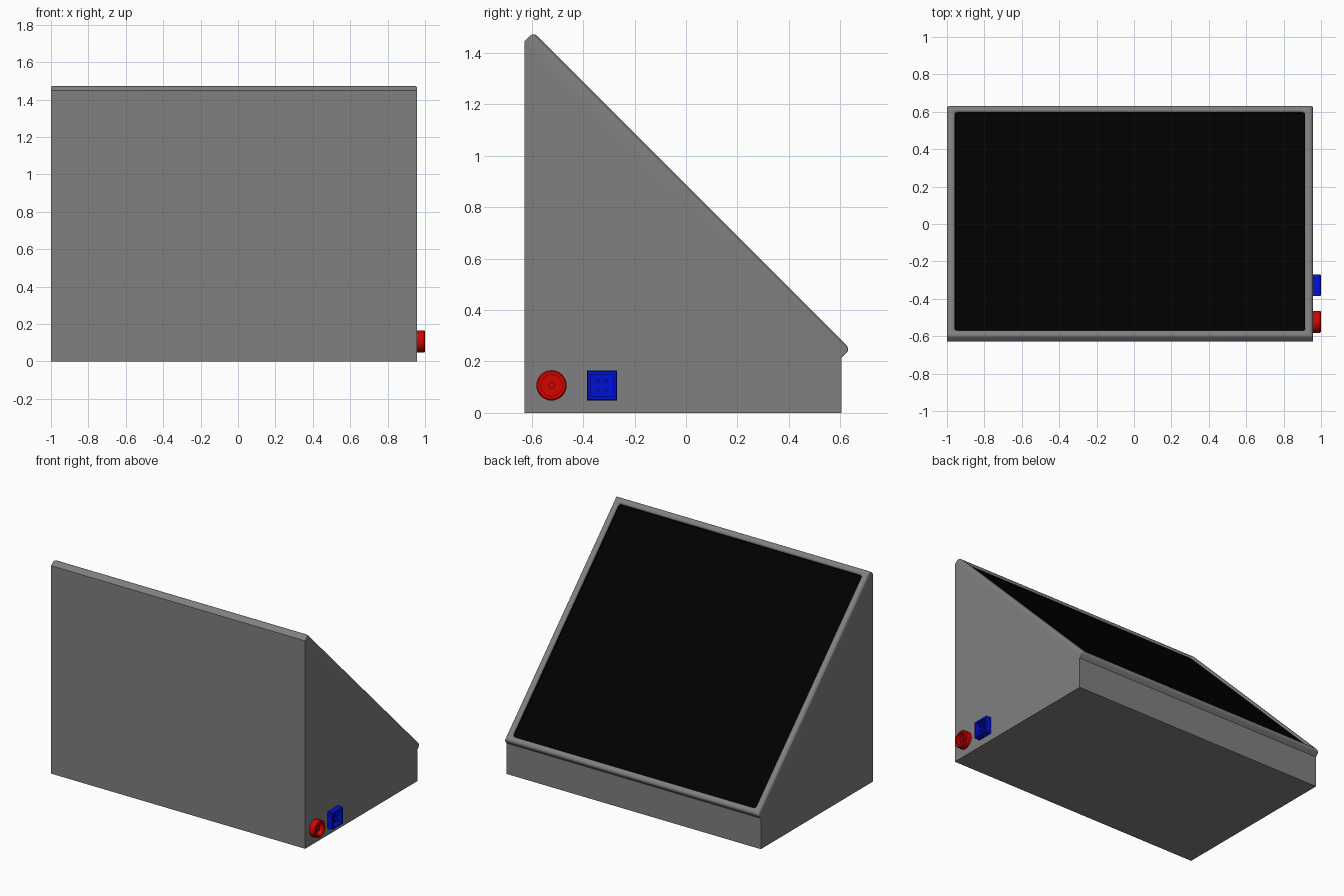
import bpy, bmesh, math
from mathutils import Vector

if "Cube" in bpy.data.objects:
    bpy.data.objects.remove(bpy.data.objects["Cube"])

X0, X1 = -1.0, 0.957          # case sides
S0, S1 = -1.4665, 0.276       # case extent along the 45 degree slope
N0 = 0.579                    # distance of the sloped face from the origin line
R2 = math.sqrt(2)


def material(name, rgb):
    m = bpy.data.materials.new(name)
    m.diffuse_color = (*rgb, 1)
    m.use_nodes = True
    m.node_tree.nodes["Principled BSDF"].inputs["Base Color"].default_value = m.diffuse_color
    return m


def loft(name, rings, mat=None, cap_first=False, cap_last=False, smooth=None):
    """Skin a list of equal-length closed point loops."""
    bm = bmesh.new()
    loops = [[bm.verts.new(p) for p in r] for r in rings]
    k = len(loops[0])
    for a, b in zip(loops, loops[1:]):
        for i in range(k):
            j = (i + 1) % k
            bm.faces.new((a[i], a[j], b[j], b[i]))
    if cap_first:
        bm.faces.new(loops[0][::-1])
    if cap_last:
        bm.faces.new(loops[-1])
    if cap_first or cap_last:
        bmesh.ops.recalc_face_normals(bm, faces=bm.faces)
    me = bpy.data.meshes.new(name)
    bm.to_mesh(me)
    bm.free()
    ob = bpy.data.objects.new(name, me)
    bpy.context.collection.objects.link(ob)
    if mat:
        me.materials.append(mat)
    if smooth:
        bpy.ops.object.select_all(action='DESELECT')
        ob.select_set(True)
        bpy.context.view_layer.objects.active = ob
        bpy.ops.object.shade_smooth_by_angle(angle=math.radians(smooth))
    return ob


def slope_ring(inset, n, r):
    """Rounded rectangle lying on the sloped plane at height n."""
    a, b, c, d = X0 + inset, X1 - inset, S0 + inset, S1 - inset
    centres = [(b - r, c + r, 0), (a + r, c + r, 90), (a + r, d - r, 180), (b - r, d - r, 270)]
    pts = []
    for cx, cs, start in centres:
        for i in range(7):
            t = math.radians(start + 15 * i)
            x, s = cx + r * math.cos(t), cs - r * math.sin(t)
            pts.append(Vector((x, (s + n) / R2, (n - s) / R2)))
    return pts


def side_ring(x, y, z, r, count, turn=0):
    return [Vector((x, y + r * math.cos(turn + math.tau * i / count),
                    z + r * math.sin(turn + math.tau * i / count))) for i in range(count)]


# Wedge-shaped case
grey = material("case_grey", (0.215, 0.215, 0.215))
profile = [(-0.628, 0), (0.605, 0), (0.605, 0.214), (-0.628, 1.447)]
loft("case", [[Vector((x, y, z)) for y, z in profile] for x in (X0, X1)], grey,
     cap_first=True, cap_last=True)

# Rounded bezel around the screen
bezel = [(0, 0, 0.002)]
for i in range(7):
    t = math.radians(15 * i)
    bezel.append((0.020 * (1 - math.cos(t)), 0.028 + 0.020 * math.sin(t), 0.003 + 0.001 * i))
for i in range(7):
    t = math.radians(15 * i)
    bezel.append((0.030 + 0.013 * math.sin(t), 0.035 + 0.013 * math.cos(t), 0.012 + 0.001 * i))
loft("bezel", [slope_ring(i, N0 + h, r) for i, h, r in bezel], grey, smooth=40)

# Recessed dark screen
black = material("screen_black", (0, 0, 0))
loft("screen", [slope_ring(0.043, N0 + 0.035, 0.018), slope_ring(0.045, N0 + 0.025, 0.018)],
     black, cap_last=True)

# Sockets on the right side: hollow shell with contact pins
red = material("socket_red", (0.65, 0.001, 0.0))
blue = material("socket_blue", (0.0, 0.005, 0.68))


def socket(name, y, z, outer, inner, count, turn, mat):
    shape = [(X1, outer), (0.995, outer), (1.0, outer - 0.005), (1.0, inner), (0.965, inner)]
    loft(name, [side_ring(x, y, z, r, count, turn) for x, r in shape], mat,
         cap_first=True, cap_last=True, smooth=30)


def pin(name, y, z, r, mat):
    loft(name, [side_ring(x, y, z, r, 16) for x in (0.96, 0.99)], mat,
         cap_first=True, cap_last=True, smooth=30)


socket("round_socket", -0.523, 0.107, 0.059, 0.041, 48, 0, red)
pin("round_socket_pin", -0.523, 0.107, 0.013, red)
socket("square_socket", -0.327, 0.107, 0.058 * R2, 0.043 * R2, 4, math.pi / 4, blue)
for i, (dy, dz) in enumerate([(-1, -1), (1, -1), (1, 1), (-1, 1)]):
    pin(f"square_socket_pin_{i + 1}", -0.327 + 0.016 * dy, 0.107 + 0.017 * dz, 0.007, blue)
